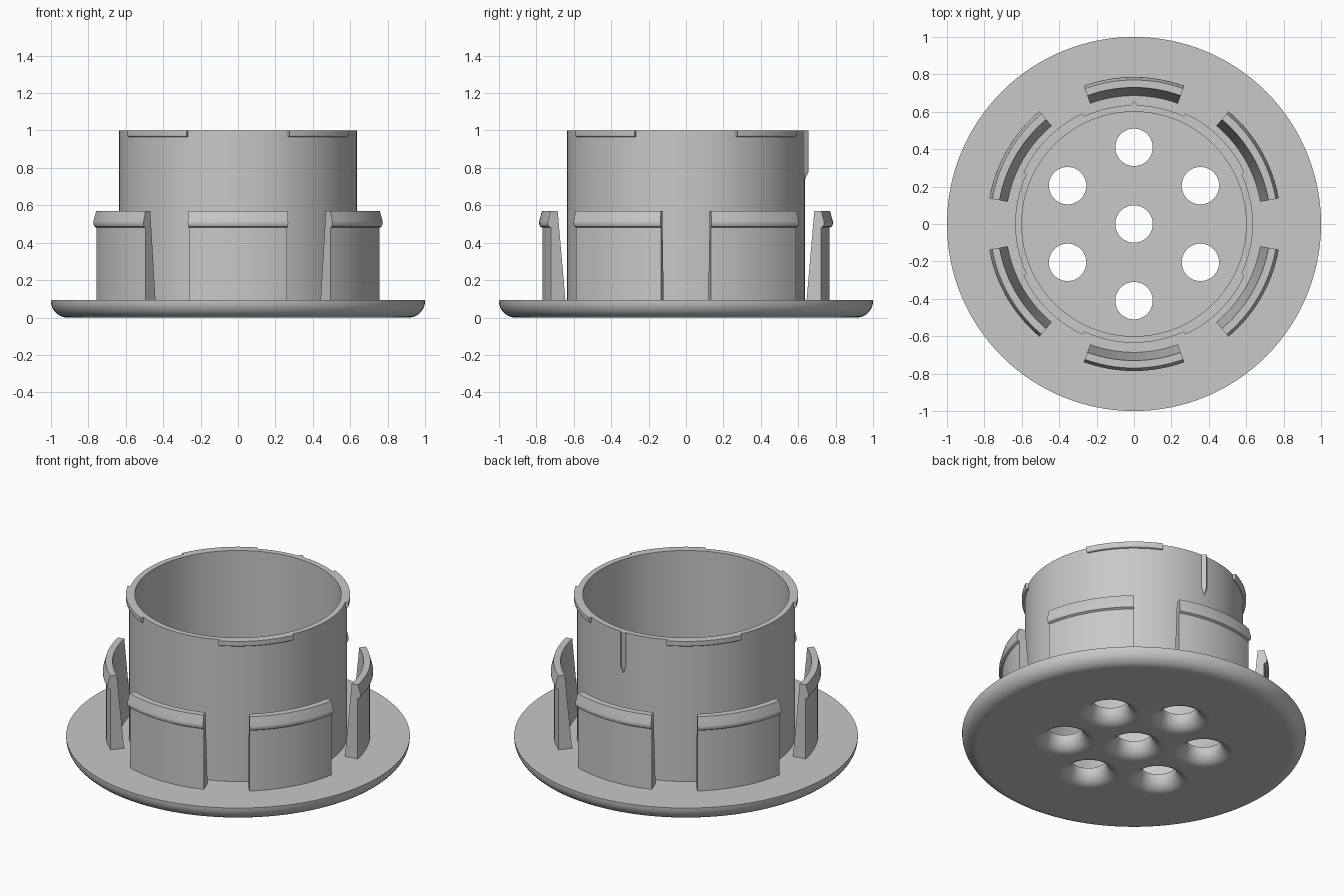
import bpy
import bmesh
from math import pi, sin, cos, radians
from mathutils import Vector

cube = bpy.data.objects.get("Cube")
if cube:
    bpy.data.objects.remove(cube)

grey = bpy.data.materials.new("grey plastic")
grey.use_nodes = True
colour = (0.58, 0.58, 0.58, 1)
grey.diffuse_color = colour
grey.node_tree.nodes["Principled BSDF"].inputs["Base Color"].default_value = colour


def add_object(name, bm):
    bmesh.ops.remove_doubles(bm, verts=bm.verts, dist=1e-5)
    bmesh.ops.dissolve_limit(bm, angle_limit=radians(0.2), verts=bm.verts, edges=bm.edges)
    bmesh.ops.recalc_face_normals(bm, faces=bm.faces)
    mesh = bpy.data.meshes.new(name)
    bm.to_mesh(mesh)
    bm.free()
    mesh.materials.append(grey)
    obj = bpy.data.objects.new(name, mesh)
    bpy.context.collection.objects.link(obj)
    return obj


def sweep(bm, profile, start=0, end=360, steps=128, centre=(0, 0)):
    """Revolve a closed (radius, height) profile about a vertical axis."""
    rings = []
    for i in range(steps + 1):
        a = radians(start + (end - start) * i / steps)
        rings.append([bm.verts.new((centre[0] + r * cos(a), centre[1] + r * sin(a), z))
                      for r, z in profile])
    n = len(profile)
    for a, b in zip(rings, rings[1:]):
        for j in range(n):
            k = (j + 1) % n
            if profile[j][0] or profile[k][0]:
                quad = [a[j], b[j], b[k], a[k]]
                if not profile[j][0]:
                    quad.remove(b[j])
                if not profile[k][0]:
                    quad.remove(b[k])
                bm.faces.new(quad)
    if end - start < 360:
        bm.faces.new(rings[0])
        bm.faces.new(rings[-1])


def finish(obj):
    bpy.ops.object.select_all(action='DESELECT')
    obj.select_set(True)
    bpy.context.view_layer.objects.active = obj
    for mod in list(obj.modifiers):
        bpy.ops.object.modifier_apply(modifier=mod.name)
    bpy.ops.object.shade_smooth_by_angle(angle=radians(30))
    obj.modifiers.new("Even shading", 'WEIGHTED_NORMAL').keep_sharp = True


def arc(cr, cz, radius, a0, a1, n=8):
    angles = [radians(a0 + (a1 - a0) * i / n) for i in range(n + 1)]
    return [(cr + radius * cos(a), cz + radius * sin(a)) for a in angles]


FLOOR = 0.093

# Round base flange with a rolled lower edge
bm = bmesh.new()
sweep(bm, [(0, 0)] + arc(0.912, 0.088, 0.088, -90, 0) + [(1, FLOOR), (0, FLOOR)])
flange = add_object("base_flange", bm)

# Seven drain holes, flared on the underside
bm = bmesh.new()
flare = [(0, -0.1), (0.18, -0.1)] + arc(0.18, 0.08, 0.08, 270, 180) + [(0.1, 0.2), (0, 0.2)]
centres = [(0, 0)] + [(0.41 * cos(radians(a)), 0.41 * sin(radians(a))) for a in range(30, 390, 60)]
for c in centres:
    sweep(bm, flare, steps=48, centre=c)
cutter = add_object("hole_cutter", bm)
cutter.hide_render = True
cut = flange.modifiers.new("Holes", 'BOOLEAN')
cut.operation = 'DIFFERENCE'
cut.solver = 'EXACT'
cut.object = cutter
finish(flange)
bpy.data.objects.remove(cutter)

# Tall cylindrical wall
bm = bmesh.new()
sweep(bm, [(0.6, 0.07), (0.635, 0.07), (0.635, 1), (0.6, 1)])
finish(add_object("cylinder_wall", bm))

# Six spring clips with an outer lip
clip = [(0.685, 0.08), (0.768, 0.08), (0.768, 0.48), (0.78, 0.487), (0.786, 0.5),
        (0.785, 0.515), (0.77, 0.57), (0.73, 0.57)]
for i in range(6):
    bm = bmesh.new()
    mid = 30 + 60 * i
    sweep(bm, clip, mid - 20, mid + 20, 16)
    finish(add_object(f"spring_clip_{i + 1}", bm))

# Four rounded ridges around the rim
ridge = [(0.63, 0.965)] + arc(0.642, 0.975, 0.01, -90, 0, 4) + [(0.652, 1), (0.63, 1)]
for i in range(4):
    bm = bmesh.new()
    mid = 45 + 90 * i
    sweep(bm, ridge, mid - 20, mid + 20, 16)
    finish(add_object(f"rim_ridge_{i + 1}", bm))

# Pointed locating rib on the back of the wall
bm = bmesh.new()
section = [(-0.02, 0.63), (-0.015, 0.642), (0, 0.656), (0.015, 0.642), (0.02, 0.63)]
top = [bm.verts.new((x, y, 1)) for x, y in section]
low = [bm.verts.new((x, y, 0.78)) for x, y in section]
tip = bm.verts.new((0, 0.632, 0.73))
bm.faces.new(top)
for j in range(5):
    k = (j + 1) % 5
    bm.faces.new((top[j], low[j], low[k], top[k]))
    bm.faces.new((low[j], tip, low[k]))
finish(add_object("locating_rib", bm))
